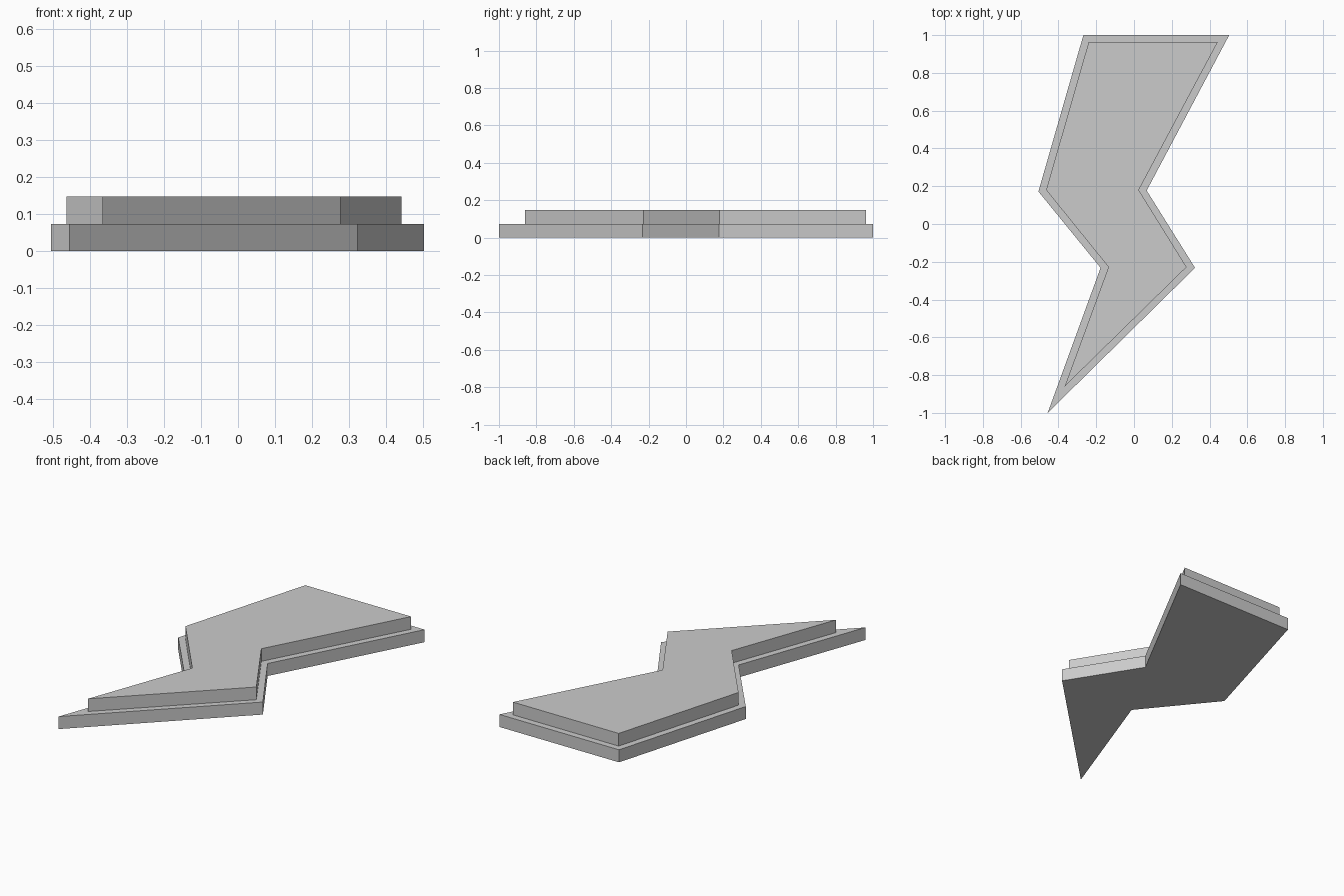
import bpy
import bmesh

cube = bpy.data.objects.get("Cube")
if cube:
    bpy.data.objects.remove(cube, do_unlink=True)

grey = bpy.data.materials.new("plain grey")
grey.use_nodes = True
colour = (0.6, 0.6, 0.6, 1)
grey.diffuse_color = colour
grey.node_tree.nodes["Principled BSDF"].inputs["Base Color"].default_value = colour


def slab(name, outline, bottom, top):
    """Extrude a flat outline into a straight-sided slab."""
    bm = bmesh.new()
    face = bm.faces.new([bm.verts.new((x, y, bottom)) for x, y in outline])
    new = bmesh.ops.extrude_face_region(bm, geom=[face], use_keep_orig=True)["geom"]
    raised = [v for v in new if isinstance(v, bmesh.types.BMVert)]
    bmesh.ops.translate(bm, verts=raised, vec=(0, 0, top - bottom))
    bmesh.ops.recalc_face_normals(bm, faces=bm.faces)
    mesh = bpy.data.meshes.new(name)
    bm.to_mesh(mesh)
    bm.free()
    mesh.materials.append(grey)
    obj = bpy.data.objects.new(name, mesh)
    bpy.context.collection.objects.link(obj)
    return obj


# Zigzag bolt outlines: wide base and the narrower raised step
base_outline = [(-0.268, 1), (0.504, 1), (0.067, 0.177), (0.323, -0.232),
                (-0.457, -1), (-0.177, -0.232), (-0.506, 0.172)]
step_outline = [(-0.24, 0.963), (0.443, 0.963), (0.025, 0.18), (0.278, -0.228),
                (-0.367, -0.86), (-0.135, -0.228), (-0.465, 0.18)]

slab("bolt_base", base_outline, 0, 0.073)
slab("bolt_raised_step", step_outline, 0.073, 0.147)
